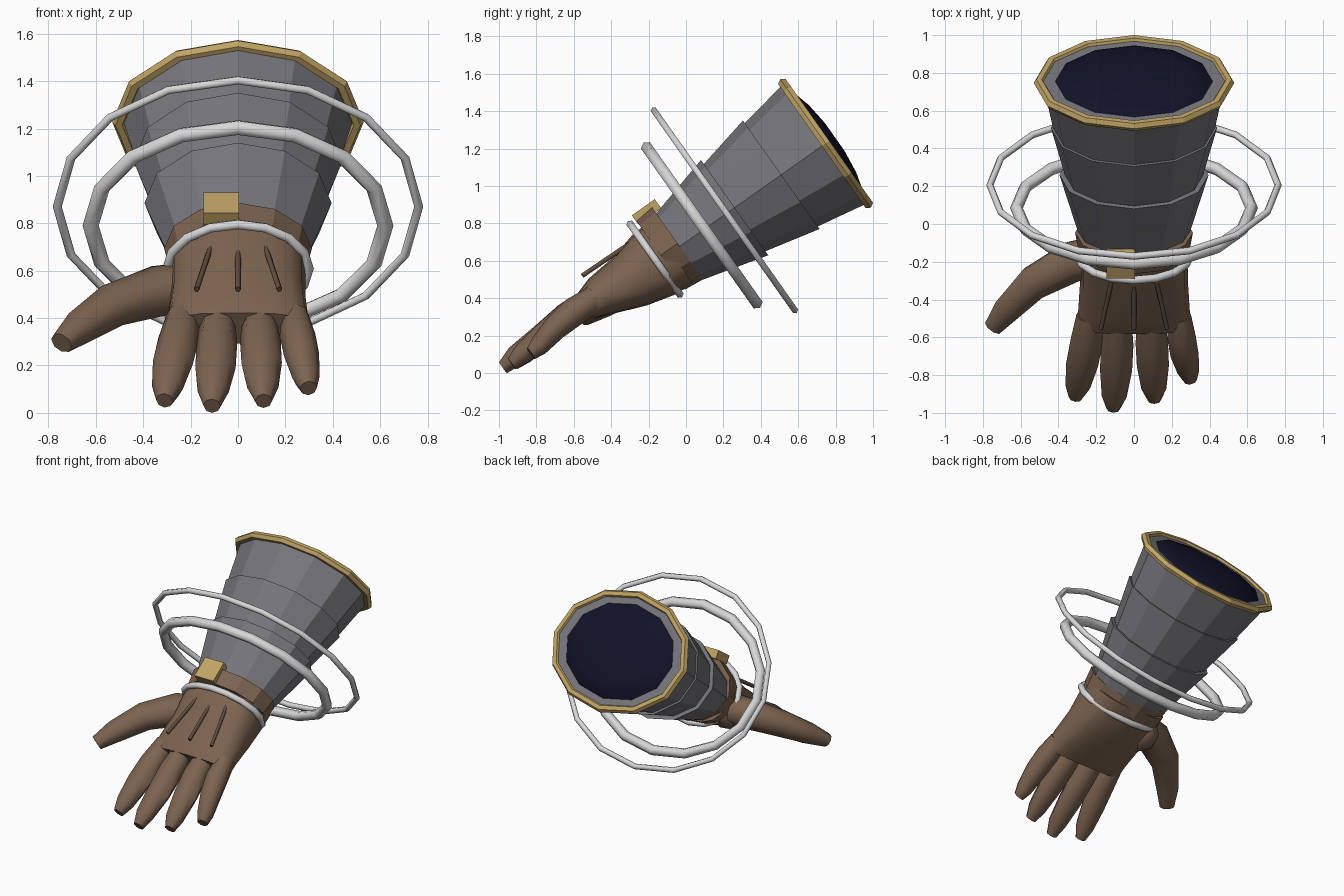
import bpy, bmesh, math
from mathutils import Vector

if "Cube" in bpy.data.objects:
    bpy.data.objects.remove(bpy.data.objects["Cube"])

# Every part is built in an arm frame: x across, y along the arm towards the cuff,
# z out of the back of the hand. The frame is then tilted into place.
TILT = math.radians(35.2)
ORIGIN = (0, -0.03, 0.68)


def material(name, r, g, b):
    m = bpy.data.materials.new(name)
    m.diffuse_color = (r, g, b, 1)
    m.use_nodes = True
    m.node_tree.nodes["Principled BSDF"].inputs["Base Color"].default_value = m.diffuse_color
    return m


LEATHER = material("brown leather", 0.20, 0.125, 0.08)
DARK = material("dark leather", 0.12, 0.075, 0.048)
CLOTH = material("grey cloth", 0.18, 0.18, 0.20)
GOLD = material("gold", 0.53, 0.37, 0.13)
SILVER = material("silver", 0.68, 0.68, 0.68)
NAVY = material("navy lining", 0.006, 0.006, 0.022)


def finish(name, bm, mat, smooth=None):
    bmesh.ops.recalc_face_normals(bm, faces=bm.faces)
    me = bpy.data.meshes.new(name)
    bm.to_mesh(me)
    bm.free()
    me.materials.append(mat)
    if smooth:
        me.polygons.foreach_set("use_smooth", [True] * len(me.polygons))
        me.set_sharp_from_angle(angle=math.radians(smooth))
    ob = bpy.data.objects.new(name, me)
    ob.location = ORIGIN
    ob.rotation_euler = (TILT, 0, 0)
    bpy.context.collection.objects.link(ob)
    return ob


def bridge(bm, a, b):
    n = len(a)
    for i in range(n):
        bm.faces.new((a[i], a[(i + 1) % n], b[(i + 1) % n], b[i]))


def loft(name, sections, mat, sides=8, power=1.0, smooth=None, axis=None):
    """Capped tube; each section is (x, y, z, half width, half thickness)."""
    bm = bmesh.new()
    pts = [Vector(s[:3]) for s in sections]
    up = Vector((0, 0, 1))
    rings = []
    for i, (p, s) in enumerate(zip(pts, sections)):
        t = Vector(axis) if axis else pts[min(i + 1, len(pts) - 1)] - pts[max(i - 1, 0)]
        side = t.cross(up).normalized()
        ring = []
        for k in range(sides):
            a = 2 * math.pi * k / sides
            c, d = math.cos(a), math.sin(a)
            c = math.copysign(abs(c) ** power, c)
            d = math.copysign(abs(d) ** power, d)
            ring.append(bm.verts.new(p + side * c * s[3] + up * d * s[4]))
        rings.append(ring)
    for a, b in zip(rings, rings[1:]):
        bridge(bm, a, b)
    bm.faces.new(rings[0])
    bm.faces.new(rings[-1])
    return finish(name, bm, mat, smooth)


def hoop(name, y, z, rx, rz, minor, segs, mat, tube=6, smooth=None):
    """Oval ring around the arm with a round tube."""
    bm = bmesh.new()
    rings = []
    for i in range(segs):
        a = 2 * math.pi * i / segs
        c, s = math.cos(a), math.sin(a)
        ring = []
        for k in range(tube):
            b = 2 * math.pi * k / tube
            o = minor * math.cos(b)
            ring.append(bm.verts.new(((rx + o) * c, y + minor * math.sin(b), z + (rz + o) * s)))
        rings.append(ring)
    for i in range(segs):
        bridge(bm, rings[i], rings[(i + 1) % segs])
    return finish(name, bm, mat, smooth)


ALONG = (0, 1, 0)

# Sleeve: three flared, overlapping twelve-sided tiers
tiers = [(-0.02, 0.295, 0.213, 0.355, 0.395, 0.312),
         (0.33, 0.36, 0.28, 0.66, 0.44, 0.355),
         (0.64, 0.425, 0.335, 0.96, 0.485, 0.392)]
for i, (y0, x0, z0, y1, x1, z1) in enumerate(tiers):
    loft(f"sleeve_tier_{i + 1}", [(0, y0, 0, x0, z0), (0, y1, 0, x1, z1)],
         CLOTH, 12, axis=ALONG)

# Gold rim and slightly domed dark opening
hoop("sleeve_rim", 0.95, 0, 0.503, 0.392, 0.028, 12, GOLD)
loft("sleeve_opening", [(0, 0.95, 0, 0.425, 0.335), (0, 0.968, 0, 0.41, 0.32),
                        (0, 0.995, 0, 0.29, 0.22), (0, 1.01, 0, 0.12, 0.09)],
     NAVY, 12, smooth=60, axis=ALONG)

# Floating rings and bracelet
hoop("large_ring", 0.302, 0.02, 0.763, 0.652, 0.019, 16, SILVER, smooth=65)
hoop("medium_ring", 0.157, 0.024, 0.622, 0.506, 0.034, 16, SILVER, smooth=65)
hoop("bracelet", -0.152, 0.02, 0.298, 0.228, 0.022, 16, SILVER, smooth=65)

# Wrist band and buckle
loft("wrist_band", [(0, -0.115, 0.02, 0.295, 0.225), (0, -0.005, 0.02, 0.312, 0.236)],
     LEATHER, 12, axis=ALONG)
bm = bmesh.new()
bmesh.ops.create_cube(bm, size=1)
for v in bm.verts:
    v.co = Vector((-0.07 + v.co.x * 0.15, -0.043 + v.co.y * 0.15, 0.253 + v.co.z * 0.06))
finish("buckle", bm, GOLD)

# Palm
loft("palm", [(0, -0.06, 0, 0.285, 0.205), (0, -0.18, 0, 0.285, 0.195),
              (0, -0.33, 0, 0.285, 0.157), (0, -0.5, 0.025, 0.295, 0.115),
              (0, -0.6, 0.028, 0.305, 0.08)],
     LEATHER, 16, power=0.72, smooth=50, axis=ALONG)

# Fingers: base x, middle x, tip x, tip y, tip z
fingers = {"index_finger": (-0.235, -0.275, -0.31, -1.09, 0.0),
           "middle_finger": (-0.085, -0.095, -0.11, -1.15, 0.015),
           "ring_finger": (0.09, 0.10, 0.108, -1.10, 0.005),
           "little_finger": (0.24, 0.268, 0.298, -0.985, -0.01)}
for name, (xb, xm, xt, yt, zt) in fingers.items():
    k = 0.88 if name == "little_finger" else 1.0
    span = yt + 0.53
    loft(name, [(xb, -0.53, 0.035, 0.07 * k, 0.07),
                (xb * 0.6 + xm * 0.4, -0.53 + span * 0.3, 0.04, 0.086 * k, 0.077),
                (xm, -0.53 + span * 0.58, 0.03, 0.085 * k, 0.068),
                (xm * 0.35 + xt * 0.65, -0.53 + span * 0.86, zt + 0.012, 0.066 * k, 0.056),
                (xt, yt, zt, 0.036, 0.036)],
         LEATHER, 8, smooth=50)

# Thumb with its fleshy base
loft("thumb", [(-0.18, -0.19, -0.045, 0.10, 0.11), (-0.33, -0.235, -0.035, 0.115, 0.105),
               (-0.53, -0.36, -0.024, 0.098, 0.09), (-0.67, -0.53, -0.018, 0.078, 0.07),
               (-0.745, -0.645, -0.016, 0.052, 0.045)],
     LEATHER, 8, smooth=50)
loft("thumb_base", [(-0.22, -0.12, -0.09, 0.05, 0.05), (-0.22, -0.18, -0.09, 0.09, 0.09),
                    (-0.23, -0.28, -0.08, 0.09, 0.085), (-0.22, -0.36, -0.06, 0.04, 0.04)],
     LEATHER, 8, smooth=50, axis=ALONG)

# Raised seams on the back of the hand
for i, s in enumerate((-1, 0, 1)):
    loft(f"back_seam_{i + 1}", [(0.10 * s, -0.12, 0.165, 0.012, 0.014),
                                (0.175 * s, -0.52, 0.172, 0.012, 0.014)],
         DARK, 6, smooth=65)
